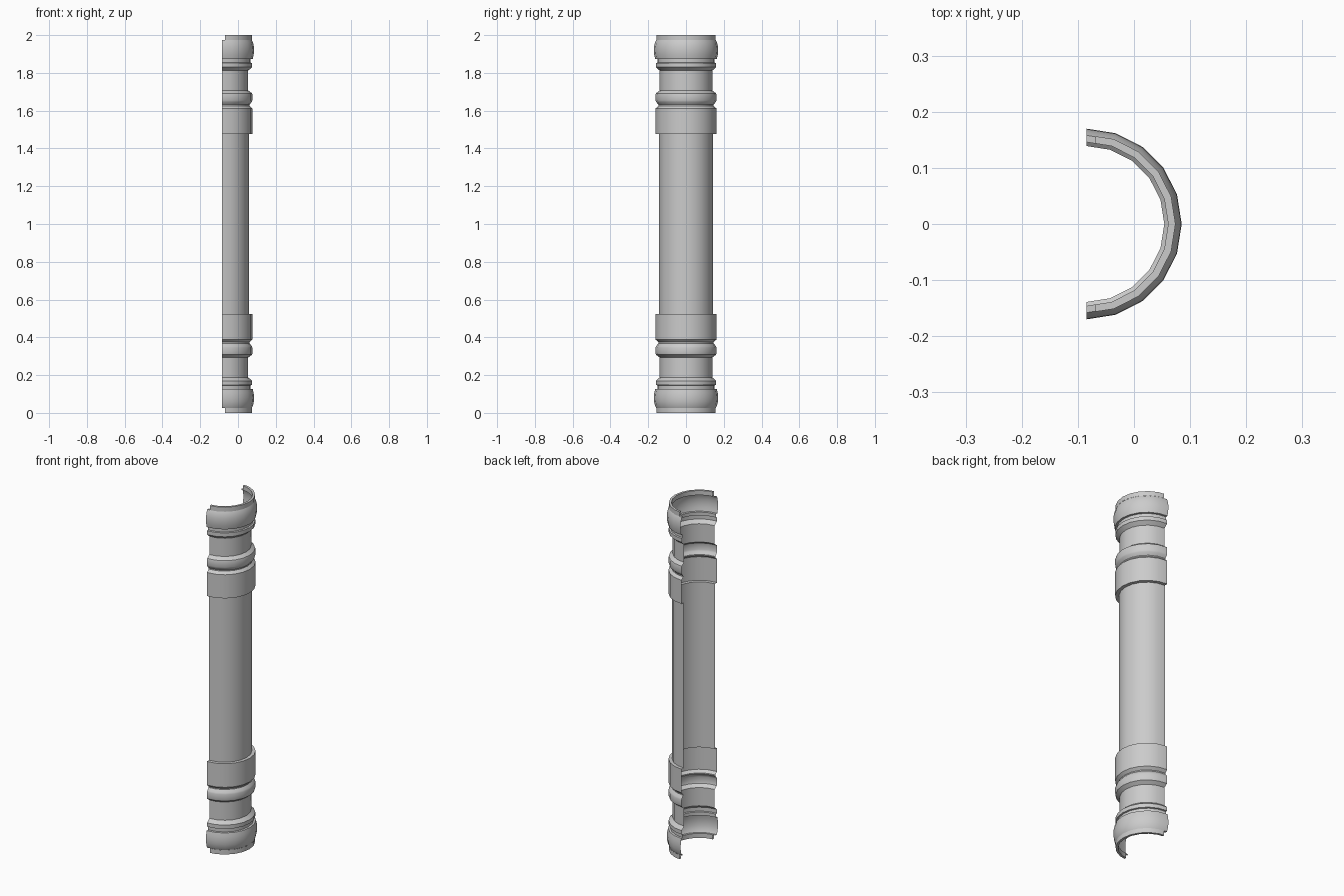
import bpy, bmesh, math

if "Cube" in bpy.data.objects:
    bpy.data.objects.remove(bpy.data.objects["Cube"])

CX = -0.085      # axis of the half column
SEGS = 10        # half of a 20-sided column


def half_lathe(name, profile, clip_x=None):
    """Sweep an (r, z) profile, listed upward on the outside, through 180 degrees."""
    bm = bmesh.new()
    rings = []
    for i in range(SEGS + 1):
        a = -math.pi / 2 + math.pi * i / SEGS
        rings.append([bm.verts.new((CX + r * math.cos(a), r * math.sin(a), z))
                      for r, z in profile])
    for a, b in zip(rings, rings[1:]):
        for j in range(len(profile) - 1):
            bm.faces.new((a[j], b[j], b[j + 1], a[j + 1]))
    if clip_x is not None:
        bmesh.ops.bisect_plane(bm, geom=bm.verts[:] + bm.edges[:] + bm.faces[:],
                               plane_co=(clip_x, 0, 0), plane_no=(1, 0, 0),
                               clear_inner=True)
    me = bpy.data.meshes.new(name)
    bm.to_mesh(me)
    bm.free()
    me.shade_smooth()
    me.set_sharp_from_angle(angle=math.radians(30))
    ob = bpy.data.objects.new(name, me)
    bpy.context.collection.objects.link(ob)
    return ob


def flip(profile):
    """Mirror a profile about mid height, keeping the outward direction."""
    return [(r, 2 - z) for r, z in reversed(profile)]


# base mouldings: bulge, fillet, bead, neck, double-bevelled ring, wide collar
base = [(0.146, 0.026), (0.158, 0.026), (0.164, 0.038), (0.169, 0.06),
        (0.170, 0.082), (0.168, 0.105), (0.163, 0.126), (0.152, 0.127),
        (0.152, 0.146), (0.160, 0.148), (0.160, 0.170), (0.139, 0.188),
        (0.139, 0.293), (0.159, 0.308), (0.161, 0.315), (0.161, 0.346),
        (0.158, 0.354), (0.146, 0.368), (0.146, 0.374), (0.161, 0.388),
        (0.161, 0.524), (0.142, 0.524)]

# end lip, slightly shorter around the axis than the column
lip = [(0.146, 0.026), (0.146, 0.0), (0.159, 0.0), (0.159, 0.026)]

half_lathe("column_base", base)
half_lathe("column_shaft", [(0.142, 0.524), (0.142, 1.476)])
half_lathe("column_capital", flip(base))
half_lathe("bottom_lip", lip, clip_x=-0.069)
half_lathe("top_lip", flip(lip), clip_x=-0.069)
